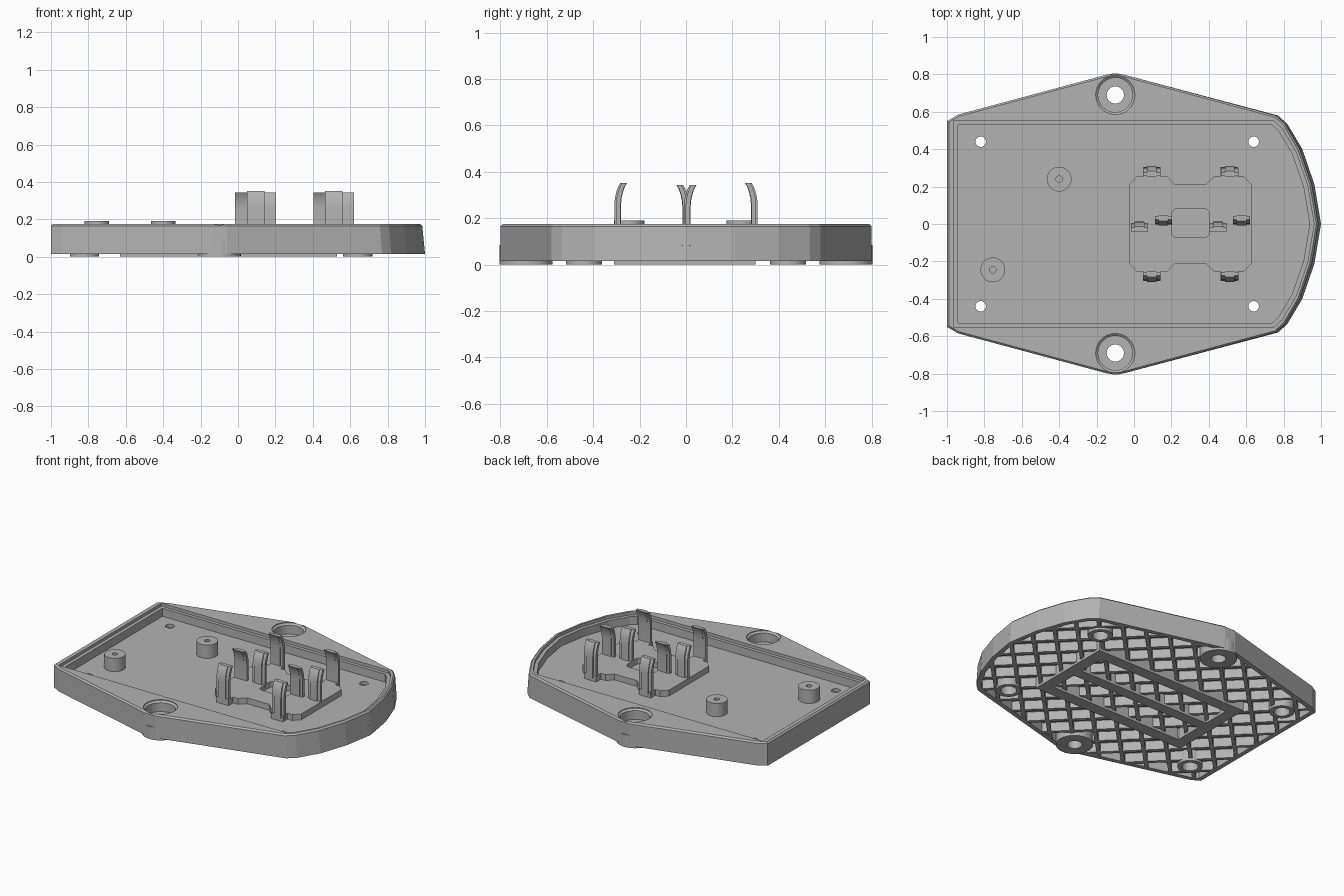
import bpy, bmesh, math
from mathutils import Vector

cube = bpy.data.objects.get("Cube")
if cube:
    bpy.data.objects.remove(cube)

grey = bpy.data.materials.new("plain grey")
grey.use_nodes = True
GREY = (0.45, 0.45, 0.45, 1)
grey.diffuse_color = GREY
grey.node_tree.nodes["Principled BSDF"].inputs["Base Color"].default_value = GREY

MOUNTS = [(-0.1, 0.69), (-0.1, -0.69)]
CORNERS = [(x, y) for x in (-0.82, 0.64) for y in (-0.44, 0.44)]


def loft(bm, layers):
    """Closed solid through matching outlines, given as (points, height)."""
    rings = [[bm.verts.new((x, y, z)) for x, y in pts] for pts, z in layers]
    n = len(rings[0])
    for a, b in zip(rings, rings[1:]):
        for i in range(n):
            j = (i + 1) % n
            bm.faces.new((a[i], a[j], b[j], b[i]))
    bm.faces.new(rings[0][::-1])
    bm.faces.new(rings[-1])


def finish(name, bm, smooth=False):
    bmesh.ops.recalc_face_normals(bm, faces=bm.faces)
    mesh = bpy.data.meshes.new(name)
    bm.to_mesh(mesh)
    bm.free()
    mesh.materials.append(grey)
    ob = bpy.data.objects.new(name, mesh)
    bpy.context.collection.objects.link(ob)
    if smooth:
        bpy.ops.object.select_all(action='DESELECT')
        ob.select_set(True)
        bpy.context.view_layer.objects.active = ob
        bpy.ops.object.shade_smooth_by_angle(angle=math.radians(30))
    return ob


def solid(name, layers):
    bm = bmesh.new()
    loft(bm, layers)
    return finish(name, bm)


def circle(c, r, n=32):
    return [(c[0] + r * math.cos(2 * math.pi * i / n),
             c[1] + r * math.sin(2 * math.pi * i / n)) for i in range(n)]


def rect(x0, x1, y0, y1):
    return [(x0, y0), (x1, y0), (x1, y1), (x0, y1)]


def mirror_y(upper):
    """Complete an outline from its y >= 0 half, listed from left to right."""
    return upper + [(x, -y) for x, y in reversed(upper) if y > 0]


def inset(pts, d):
    """Move every edge of a clockwise convex outline inwards by d."""
    out = []
    for i, p in enumerate(pts):
        p = Vector(p)
        a = (p - Vector(pts[i - 1])).normalized()
        b = (Vector(pts[(i + 1) % len(pts)]) - p).normalized()
        na, nb = Vector((a.y, -a.x)), Vector((b.y, -b.x))
        q = p + (na + nb) * d / (1 + na.dot(nb))
        out.append((q.x, q.y))
    return out


def cut(ob, cutters):
    for c in cutters:
        c.hide_render = True
        m = ob.modifiers.new("cut", 'BOOLEAN')
        m.operation = 'DIFFERENCE'
        m.solver = 'EXACT'
        m.object = c
        bpy.context.view_layer.objects.active = ob
        bpy.ops.object.modifier_apply(modifier=m.name)
        bpy.data.objects.remove(c)


def tube(name, c, r_out, r_in, z0, z1, n=32):
    bm = bmesh.new()
    prof = [(r_in, z0), (r_out, z0), (r_out, z1), (r_in, z1)]
    rings = [[bm.verts.new((x, y, z)) for x, y in circle(c, r, n)] for r, z in prof]
    for k in range(4):
        a, b = rings[k], rings[(k + 1) % 4]
        for i in range(n):
            j = (i + 1) % n
            bm.faces.new((a[i], a[j], b[j], b[i]))
    return finish(name, bm, True)


# Base tray: outer body, stepped recess, hollow underside, holes
nose = [(0.77, 0.58), (0.82, 0.535), (0.9, 0.4), (0.965, 0.21), (1.0, 0)]
outline = mirror_y([(-1, 0.55), (-0.94, 0.585), (-0.14, 0.8), (-0.06, 0.8)] + nose)
upper = [(x * 0.985 if x > 0.7 else x, y) for x, y in outline]
dshape = mirror_y([(-1, 0.59), (0.76, 0.59)] + nose[1:])
wide, narrow = inset(dshape, 0.037), inset(dshape, 0.06)
FLOOR, CEIL, RIM = 0.1, 0.078, 0.175

tray = solid("base_tray", [(outline, 0.015), (upper, 0.165), (inset(upper, 0.01), RIM)])
inner = inset(outline, 0.03)
cutters = [solid("recess_cutter", [(narrow, FLOOR), (narrow, 0.155), (wide, 0.155), (wide, 0.3)]),
           solid("underside_cutter", [(inner, -0.1), (inner, CEIL)])]
for c in MOUNTS:
    cutters.append(solid("counterbore_cutter", [(circle(c, 0.092), 0.1), (circle(c, 0.092), 0.16),
                                                (circle(c, 0.105), 0.17), (circle(c, 0.105), 0.3)]))
    cutters.append(solid("mount_hole_cutter", [(circle(c, 0.046), -0.1), (circle(c, 0.046), 0.3)]))
for c in CORNERS:
    cutters.append(solid("screw_hole_cutter", [(circle(c, 0.028), -0.1), (circle(c, 0.028), 0.3)]))
cut(tray, cutters)

# Rings under the holes
for c in MOUNTS:
    tube("mount_boss", c, 0.115, 0.046, 0, 0.085)
for c in CORNERS:
    tube("screw_boss", c, 0.078, 0.05, 0, 0.085)


# Diagonal rib lattice under the floor
def in_lattice(p):
    for i, a in enumerate(inner):
        e = Vector(inner[(i + 1) % len(inner)]) - Vector(a)
        if e.cross(p - Vector(a)) > 0.01 * e.length:
            return False
    rings = [(c, 0.1) for c in MOUNTS] + [(c, 0.068) for c in CORNERS]
    return all((p - Vector(c)).length > r for c, r in rings)


bm = bmesh.new()
STEP, SPACING, HALF = 0.01, 0.14, 0.012
for sign in (1, -1):
    d = Vector((1, sign)).normalized()
    n = Vector((-d.y, d.x))
    for k in range(-10, 11):
        start = None
        for s in range(-140, 141):
            p = n * k * SPACING + d * s * STEP
            inside = in_lattice(p)
            if inside and start is None:
                start = p
            elif not inside and start is not None:
                a, b = start - d * STEP, p
                quad = [tuple(q) for q in (a - n * HALF, b - n * HALF, b + n * HALF, a + n * HALF)]
                loft(bm, [(quad, 0.016), (quad, 0.085)])
                start = None
finish("lattice_ribs", bm)

# Raised rectangular frame with a middle bar underneath
bm = bmesh.new()
X0, X1, Y0, Y1, W = -0.63, 0.53, -0.31, 0.3, 0.08
for bar in (rect(X0, X1, Y0, Y0 + W), rect(X0, X1, Y1 - W, Y1), rect(X0 + W, X1 - W, -0.04, 0.035),
            rect(X0, X0 + W, Y0 + W, Y1 - W), rect(X1 - W, X1, Y0 + W, Y1 - W)):
    loft(bm, [(bar, 0), (bar, 0.085)])
finish("underside_frame", bm)

# Standoffs on the floor
for c in ((-0.4, 0.24), (-0.755, -0.245)):
    tube("standoff", c, 0.066, 0.017, FLOOR - 0.01, 0.19)

# Clip holder plate with tabs and a rounded window
CX = 0.302
quarter = [(0.325, 0.215), (0.285, 0.255), (0.25, 0.255), (0.25, 0.305),
           (0.16, 0.305), (0.16, 0.255), (0.125, 0.255), (0.085, 0.215)]
half = [(-u, v) for u, v in quarter] + quarter[::-1]
plate = mirror_y([(CX + u, v) for u, v in half])
holder = solid("clip_holder", [(plate, FLOOR - 0.005), (plate, 0.14)])
window = []
for i, (sx, sy) in enumerate(((1, 1), (-1, 1), (-1, -1), (1, -1))):
    for k in range(5):
        t = (i + k / 4) * math.pi / 2
        window.append((CX + sx * 0.07 + 0.032 * math.cos(t), 0.005 + sy * 0.045 + 0.032 * math.sin(t)))
cut(holder, [solid("window_cutter", [(window, FLOOR + 0.002), (window, 0.3)])])


# Spring clips: bent strips with a thicker middle rib
def clip(name, x, y, lean, top):
    path = [(0, 0.12), (0, 0.26), (0.003, 0.29), (0.009, 0.315), (0.017, 0.337), (0.026, 0.352)]
    bm = bmesh.new()
    for half_w, back, front in ((0.046, 0.009, 0.011), (0.026, 0.016, 0.013)):
        side = [(u - back, z) for u, z in path] + [(u + front, z) for u, z in path[::-1]]
        rings = [[bm.verts.new((x + s * half_w, y + lean * u, z + top * (z > 0.2))) for u, z in side]
                 for s in (-1, 1)]
        m = len(side)
        for i in range(m):
            j = (i + 1) % m
            bm.faces.new((rings[0][i], rings[0][j], rings[1][j], rings[1][i]))
        bm.faces.new(rings[0])
        bm.faces.new(rings[1])
    finish(name, bm, True)


for side in (-1, 1):
    for x in (0.095, 0.512):
        clip("outer_clip", x, side * 0.293, -side, 0)
for x in (0.03, 0.449):
    clip("centre_clip_front", x, -0.003, -1, -0.008)
for x in (0.157, 0.575):
    clip("centre_clip_back", x, 0.007, 1, -0.008)
